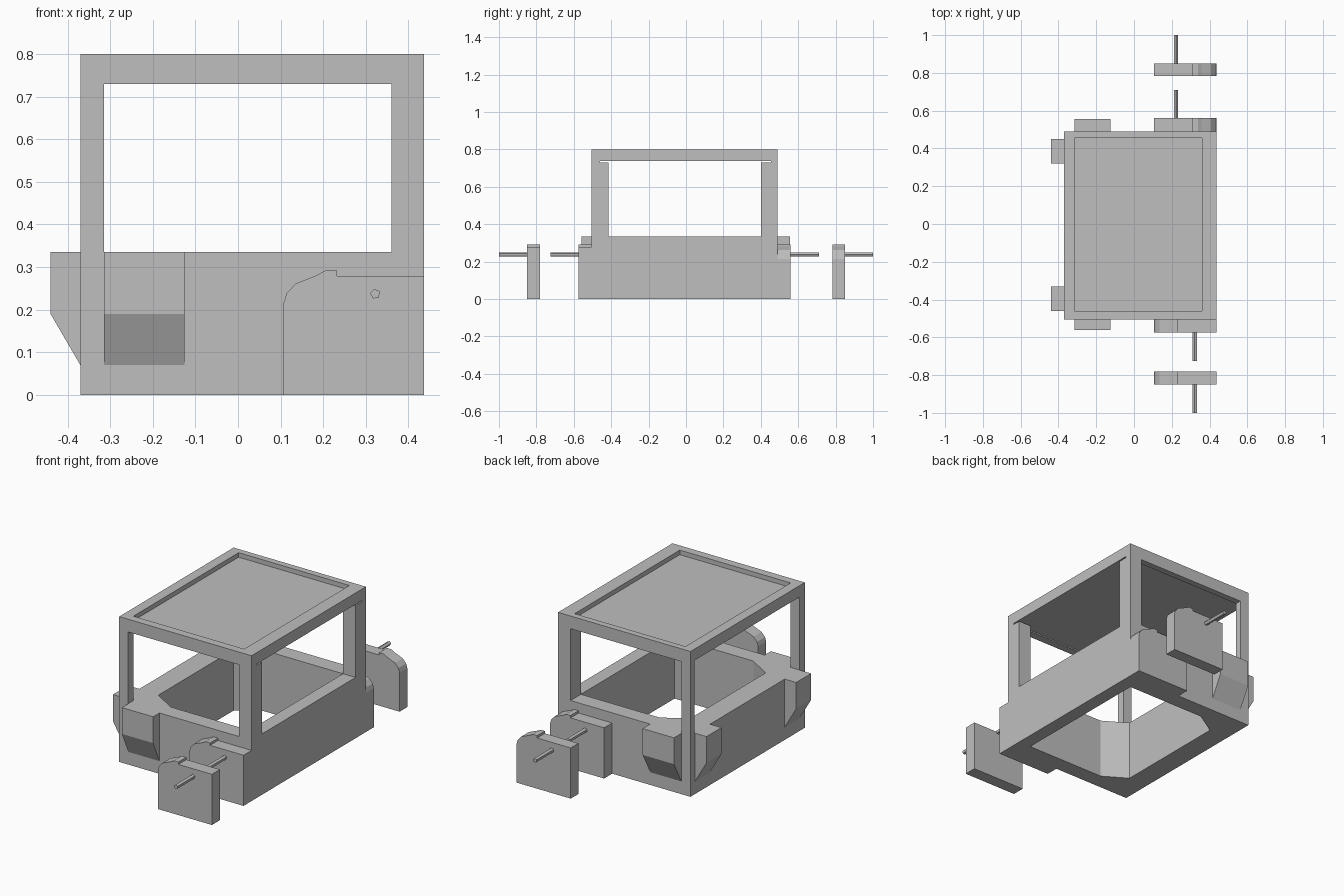
import bpy
import bmesh
import math
from mathutils import Vector

cube = bpy.data.objects.get("Cube")
if cube:
    bpy.data.objects.remove(cube, do_unlink=True)

grey = bpy.data.materials.new("plain_grey")
grey.use_nodes = True
colour = (0.52, 0.52, 0.52, 1)
grey.diffuse_color = colour
grey.node_tree.nodes["Principled BSDF"].inputs["Base Color"].default_value = colour


def prism(name, profile, axis, lo, hi):
    """Extrude a 2D profile along an axis; the profile uses the other two axes in order."""
    def point(a, b, c):
        return {"x": (c, a, b), "y": (a, c, b), "z": (a, b, c)}[axis]

    bm = bmesh.new()
    face = bm.faces.new([bm.verts.new(point(a, b, lo)) for a, b in profile])
    out = bmesh.ops.extrude_face_region(bm, geom=[face])
    moved = [v for v in out["geom"] if isinstance(v, bmesh.types.BMVert)]
    bmesh.ops.translate(bm, verts=moved, vec=Vector(point(0, 0, hi - lo)))
    bmesh.ops.recalc_face_normals(bm, faces=bm.faces)
    mesh = bpy.data.meshes.new(name)
    bm.to_mesh(mesh)
    bm.free()
    mesh.materials.append(grey)
    obj = bpy.data.objects.new(name, mesh)
    bpy.context.collection.objects.link(obj)
    return obj


def box(name, x0, x1, y0, y1, z0, z1):
    return prism(name, [(x0, y0), (x1, y0), (x1, y1), (x0, y1)], "z", z0, z1)


# Outer limits of the cabin, window sill and roof
X0, X1, Y0, Y1 = -0.37, 0.436, -0.505, 0.49
WX0, WX1 = -0.315, 0.36
SILL, HEAD, TOP = 0.335, 0.73, 0.80

# Lower tub: open underneath, with two angled inner corners
tub = [(WX1, Y0), (X0, Y0), (X0, Y1), (WX1, Y1), (WX1, 0.40), (-0.12, 0.40),
       (-0.25, 0.32), (-0.25, -0.335), (-0.12, -0.415), (WX1, -0.415)]
prism("lower_tub", tub, "z", 0, SILL)
box("lower_end_wall", WX1, X1, Y0, Y1, 0, SILL)

# Corner posts
box("front_right_post", X0, WX0, Y0, -0.46, SILL, HEAD)
box("back_right_post", X0, WX0, 0.455, Y1, SILL, HEAD)
box("front_left_post", WX1, X1, Y0, -0.415, SILL, HEAD)
box("back_left_post", WX1, X1, 0.40, Y1, SILL, HEAD)

# Roof: frame around a sunken panel
box("roof_front_beam", X0, X1, Y0, -0.46, HEAD, TOP)
box("roof_back_beam", X0, X1, 0.455, Y1, HEAD, TOP)
box("roof_right_beam", X0, WX0, -0.46, 0.455, HEAD + 0.007, TOP)
box("roof_left_beam", WX1, X1, -0.46, 0.455, HEAD + 0.007, TOP)
box("roof_panel", WX0, WX1, -0.46, 0.455, HEAD + 0.007, TOP - 0.025)

# Side pods with sloping undersides
for side, wall, out in (("front", Y0, -0.56), ("back", Y1, 0.555)):
    pod = [(wall, SILL), (out, SILL), (out, 0.19), (wall, 0.07)]
    prism(side + "_pod", pod, "x", -0.315, -0.125)
end_pod = [(X0, SILL), (-0.44, SILL), (-0.44, 0.19), (X0, 0.07)]
for side, lo, hi in (("front", -0.46, -0.33), ("back", 0.32, 0.45)):
    prism(side + "_end_pod", end_pod, "y", lo, hi)

# Hinge blocks and five-sided pins, two on each long side
block = [(0.107, 0), (0.107, 0.215), (0.114, 0.238), (0.135, 0.261), (0.185, 0.281),
         (0.205, 0.292), (0.232, 0.292), (0.232, 0.279), (X1, 0.279), (X1, 0)]
pin = [(0.322 + 0.012 * math.cos(math.tau * i / 5 + 0.5),
        0.237 + 0.012 * math.sin(math.tau * i / 5 + 0.5)) for i in range(5)]


def flip(profile):
    return [(0.107 + X1 - x, z) for x, z in profile]


for name, near, far, tip in (("front_inner", Y0, -0.575, -0.725),
                             ("front_outer", -0.78, -0.85, -1.0),
                             ("back_inner", Y1, 0.56, 0.71),
                             ("back_outer", 0.783, 0.85, 1.0)):
    turn = flip if near > 0 else list
    prism(name + "_block", turn(block), "y", near, far)
    prism(name + "_pin", turn(pin), "y", far, tip)
